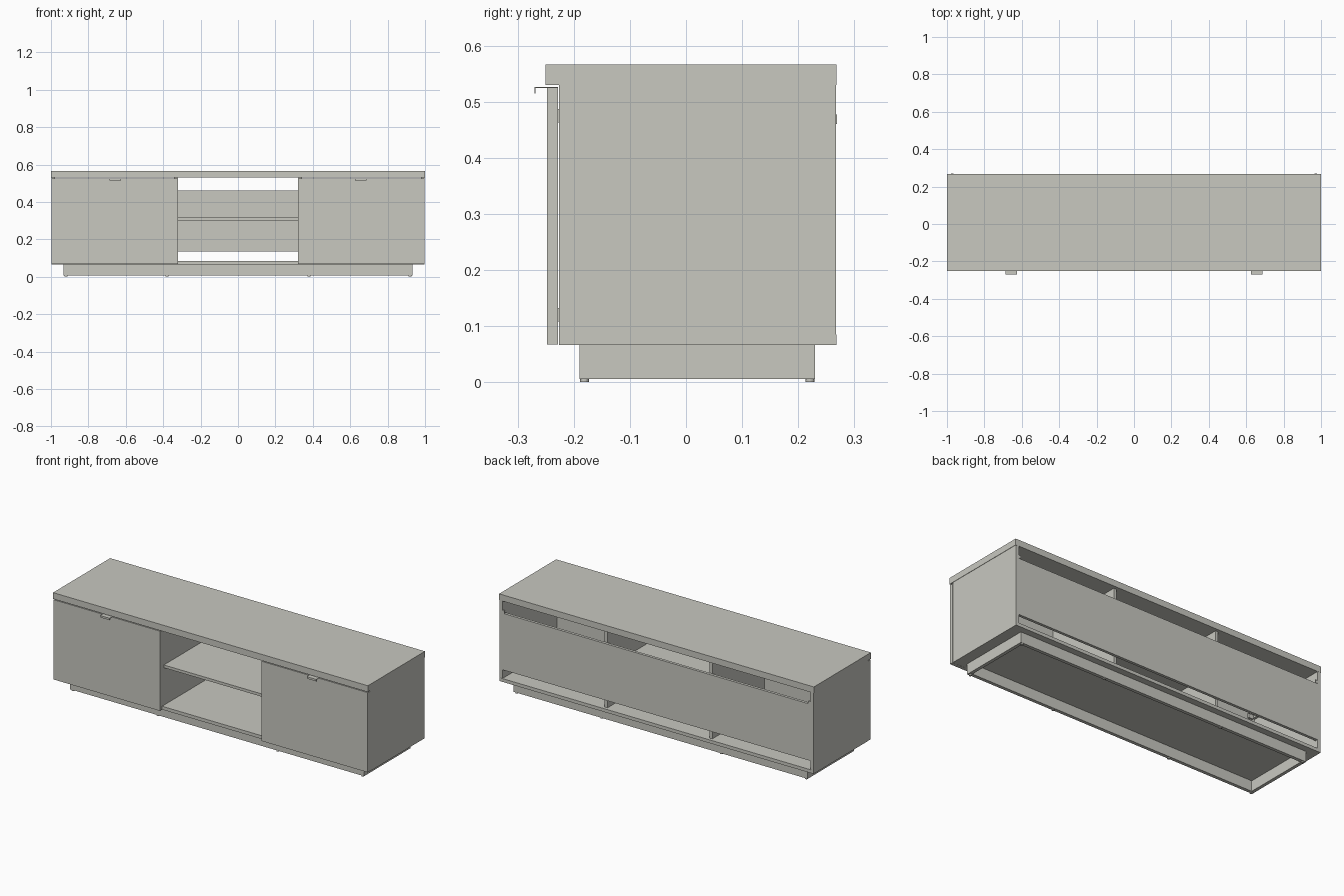
import bpy

cube = bpy.data.objects.get("Cube")
if cube:
    bpy.data.objects.remove(cube, do_unlink=True)

# Single painted finish
finish = bpy.data.materials.new("warm_light_grey")
finish.use_nodes = True
COLOUR = (0.58, 0.58, 0.53, 1)
finish.diffuse_color = COLOUR
finish.node_tree.nodes["Principled BSDF"].inputs["Base Color"].default_value = COLOUR


def board(name, x, y, z):
    """Axis-aligned panel from (min, max) ranges."""
    bpy.ops.mesh.primitive_cube_add(size=1, location=[sum(r) / 2 for r in (x, y, z)])
    ob = bpy.context.object
    ob.name = name
    ob.scale = [r[1] - r[0] for r in (x, y, z)]
    bpy.ops.object.transform_apply(location=False, rotation=False, scale=True)
    ob.data.materials.append(finish)
    return ob


def pair(name, x, y, z):
    """The same panel on both sides."""
    board("left_" + name, x, y, z)
    board("right_" + name, (-x[1], -x[0]), y, z)


def foot(name, x, y):
    bpy.ops.mesh.primitive_cylinder_add(vertices=16, radius=0.008, depth=0.008,
                                        location=(x, y, 0.004))
    bpy.context.object.name = name
    bpy.context.object.data.materials.append(finish)


# Carcass
FRONT, BACK = -0.226, 0.267
board("top_panel", (-1, 1), (-0.25, 0.268), (0.53, 0.566))
board("bottom_panel", (-0.998, 0.998), (FRONT, 0.268), (0.066, 0.085))
pair("side_panel", (0.979, 0.998), (FRONT, BACK), (0.085, 0.53))
pair("divider", (0.324, 0.342), (FRONT, 0.25), (0.085, 0.53))
board("back_panel", (-0.979, 0.979), (0.251, BACK), (0.135, 0.46))
board("centre_shelf", (-0.324, 0.324), (-0.21, 0.25), (0.30, 0.316))

# Doors with folded tab pulls
pair("door", (0.322, 0.998), (-0.248, -0.228), (0.067, 0.525))
pair("pull_plate", (0.626, 0.686), (-0.269, -0.228), (0.524, 0.526))
pair("pull_lip", (0.626, 0.686), (-0.27, -0.268), (0.515, 0.526))

# Hinges inside the doors and a small clip at the back edge
for level, z in (("lower", 0.12), ("upper", 0.475)):
    pair(level + "_hinge_cup", (0.935, 0.965), (-0.228, -0.218), (z - 0.012, z + 0.012))
    pair(level + "_hinge_arm", (0.965, 0.979), (-0.224, -0.15), (z - 0.006, z + 0.006))
pair("back_clip", (0.965, 0.978), (0.262, 0.269), (0.46, 0.477))

# Recessed plinth frame, open below
PLINTH_Z = (0.006, 0.066)
board("plinth_front", (-0.934, 0.934), (-0.19, -0.171), PLINTH_Z)
board("plinth_back", (-0.915, 0.915), (0.211, 0.23), PLINTH_Z)
pair("plinth_side", (0.915, 0.934), (-0.171, 0.23), PLINTH_Z)

# Glide feet
for row, y in (("front", -0.181), ("back", 0.221)):
    for i, x in enumerate((-0.92, -0.38, 0.38, 0.92)):
        foot(f"{row}_foot_{i + 1}", x, y)
